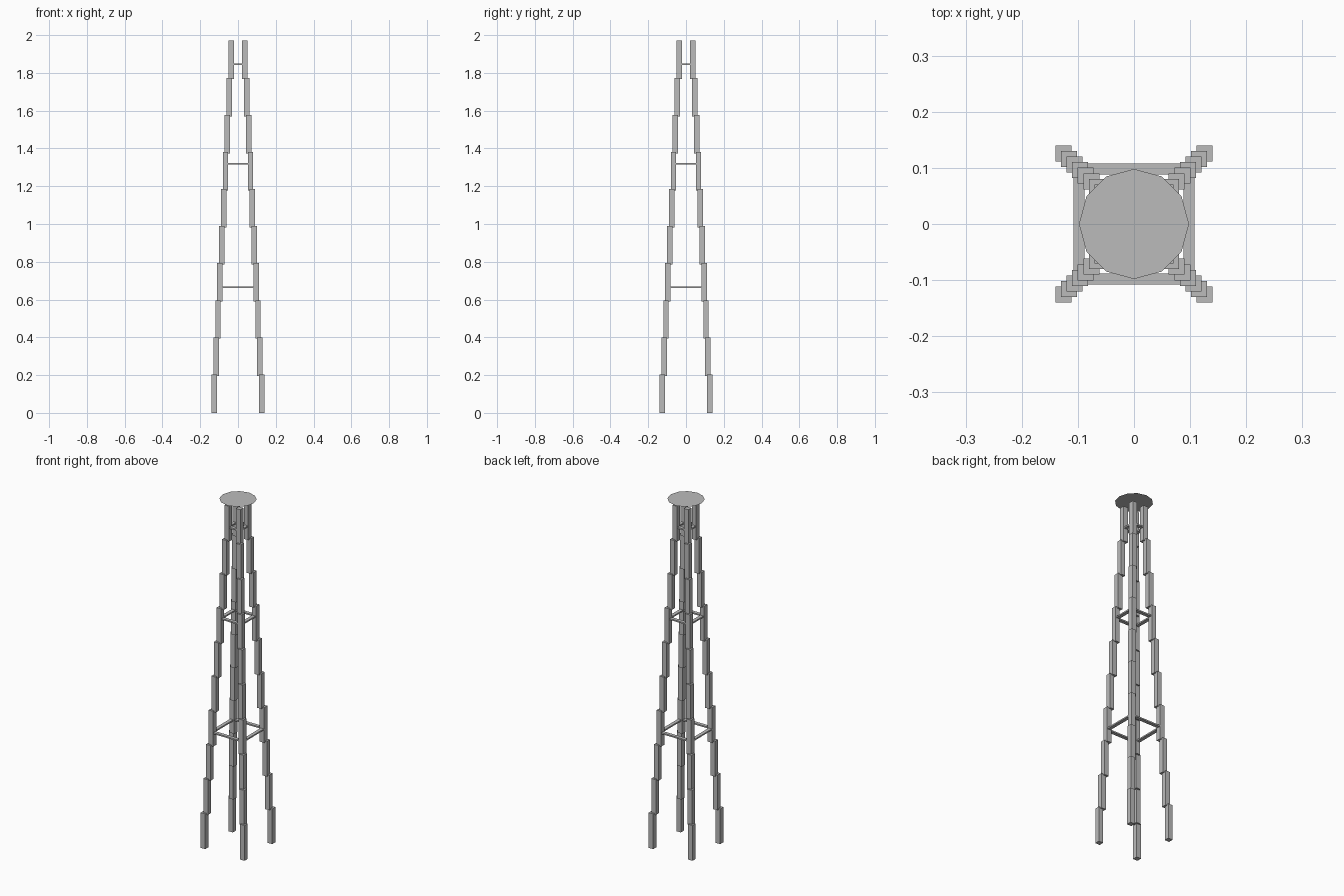
import bpy
import bmesh
from mathutils import Matrix, Vector

if "Cube" in bpy.data.objects:
    bpy.data.objects.remove(bpy.data.objects["Cube"])

grey = bpy.data.materials.new("plain grey")
grey.diffuse_color = (0.5, 0.5, 0.5, 1)
grey.use_nodes = True
grey.node_tree.nodes["Principled BSDF"].inputs["Base Color"].default_value = grey.diffuse_color


def finish(name, bm):
    mesh = bpy.data.meshes.new(name)
    bm.to_mesh(mesh)
    bm.free()
    mesh.materials.append(grey)
    obj = bpy.data.objects.new(name, mesh)
    bpy.context.collection.objects.link(obj)
    return obj


def add_box(bm, centre, size):
    m = Matrix.Translation(Vector(centre)) @ Matrix.Diagonal((*size, 1))
    bmesh.ops.create_cube(bm, size=1, matrix=m)


# Stepped legs: ten stacked blocks, each shifted towards the centre
SEGMENTS, PITCH, LENGTH, WIDTH = 10, 0.1963, 0.2036, 0.0285
corners = {"front_left": (-1, -1), "front_right": (1, -1),
           "back_left": (-1, 1), "back_right": (1, 1)}
for label, (sx, sy) in corners.items():
    bm = bmesh.new()
    for i in range(SEGMENTS):
        off = 0.126 - 0.0100 * i
        add_box(bm, (sx * off, sy * off, PITCH * i + LENGTH / 2),
                (WIDTH, WIDTH, LENGTH))
    finish(label + "_leg", bm)

# Square rings of flat braces at three heights
for label, z, off in (("lower", 0.665, 0.098),
                      ("middle", 1.32, 0.065),
                      ("upper", 1.845, 0.037)):
    bm = bmesh.new()
    for s in (-1, 1):
        add_box(bm, (0, s * off, z), (2 * off, 0.02, 0.008))
        add_box(bm, (s * off, 0, z), (0.02, 2 * off, 0.008))
    finish(label + "_braces", bm)

# Thin twelve-sided top disc
bm = bmesh.new()
bmesh.ops.create_circle(bm, cap_ends=True, segments=12, radius=0.098,
                        matrix=Matrix.Translation((0, 0, 2.0)))
bmesh.ops.recalc_face_normals(bm, faces=bm.faces)
for f in bm.faces:
    if f.normal.z < 0:
        f.normal_flip()
finish("top_disc", bm)
